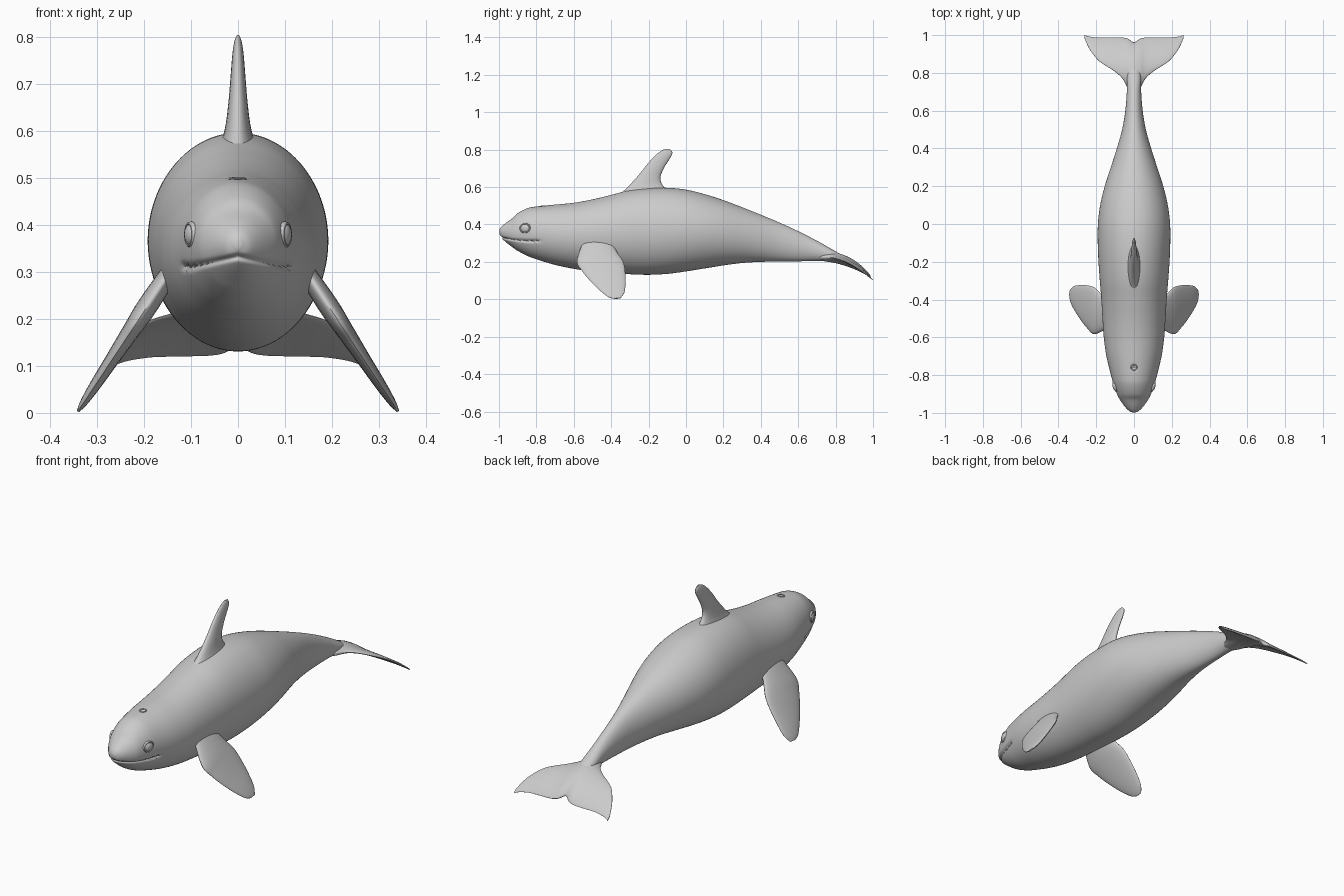
import bpy, math
from mathutils import Vector

if "Cube" in bpy.data.objects:
    bpy.data.objects.remove(bpy.data.objects["Cube"])


def smooth_rows(rows, n):
    """Catmull-Rom interpolation of tuples, n steps per span."""
    pts = [rows[0]] + rows + [rows[-1]]
    out = []
    for i in range(1, len(pts) - 2):
        p0, p1, p2, p3 = pts[i - 1:i + 3]
        for k in range(n):
            t = k / n
            out.append([0.5 * (2 * b + (c - a) * t + (2 * a - 5 * b + 4 * c - d) * t * t
                               + (3 * b - a - 3 * c + d) * t ** 3)
                        for a, b, c, d in zip(p0, p1, p2, p3)])
    out.append(list(rows[-1]))
    return out


def loft(name, rings, warp=None):
    """Skin a list of closed rings and cap both ends."""
    m = len(rings[0])
    verts = [warp(p) if warp else p for r in rings for p in r]
    faces = [(i * m + j, i * m + (j + 1) % m, (i + 1) * m + (j + 1) % m, (i + 1) * m + j)
             for i in range(len(rings) - 1) for j in range(m)]
    faces += [tuple(reversed(range(m))), tuple(range((len(rings) - 1) * m, len(rings) * m))]
    mesh = bpy.data.meshes.new(name)
    mesh.from_pydata(verts, [], faces)
    ob = bpy.data.objects.new(name, mesh)
    bpy.context.collection.objects.link(ob)
    finish(ob)
    return ob


def finish(ob):
    bpy.ops.object.select_all(action='DESELECT')
    bpy.context.view_layer.objects.active = ob
    ob.select_set(True)
    bpy.ops.object.mode_set(mode='EDIT')
    bpy.ops.mesh.select_all(action='SELECT')
    bpy.ops.mesh.normals_make_consistent(inside=False)
    bpy.ops.object.mode_set(mode='OBJECT')
    bpy.ops.object.shade_smooth_by_angle(angle=math.radians(50))


def fin(name, sections, normal, warp=None, m=28):
    """Loft lens sections: leading point, trailing point, half thickness."""
    rings = []
    for s in smooth_rows([(*a, *b, t) for a, b, t in sections], 8):
        lead, trail, t = Vector(s[:3]), Vector(s[3:6]), s[6]
        mid, half = (lead + trail) / 2, (lead - trail) / 2
        rings.append([mid + half * math.cos(a) + Vector(normal) * t * math.sin(a)
                      for a in (2 * math.pi * j / m for j in range(m))])
    return loft(name, rings, warp)


# Body: y, top z, bottom z, half width
stations = [
    (-.998, .370, .350, .008), (-.988, .387, .330, .028), (-.965, .407, .307, .050),
    (-.93, .432, .280, .075), (-.90, .460, .259, .090), (-.85, .486, .233, .108),
    (-.80, .496, .214, .122), (-.70, .506, .184, .146), (-.60, .516, .163, .160),
    (-.50, .534, .149, .167), (-.40, .558, .140, .173), (-.30, .583, .134, .181),
    (-.20, .595, .131, .188), (-.10, .596, .136, .192), (0, .586, .149, .191),
    (.10, .562, .165, .179), (.20, .530, .181, .155), (.30, .492, .194, .123),
    (.40, .452, .200, .091), (.50, .410, .202, .063), (.60, .364, .203, .046),
    (.70, .313, .205, .038), (.78, .268, .202, .037), (.85, .226, .190, .028),
    (.92, .183, .160, .012)]


def carve(p):
    """Mouth groove and blowhole dent."""
    x, y, z = p
    if y < -.77:
        line = .333 - .021 * min(1, abs(x) / .1)
        g = math.exp(-((z - line) / .006) ** 2) * min(1, (-.77 - y) / .03)
        x *= 1 - .10 * g
        y += .010 * g * max(0, (-.9 - y) / .1)
    if z > .45:
        z -= .014 * math.exp(-(x / .012) ** 2 - ((y + .76) / .010) ** 2)
    return (x, y, z)


M = 128
body_rings = []
for y, top, bot, w in smooth_rows(stations, 9):
    c, h = (top + bot) / 2, (top - bot) / 2
    body_rings.append([(w * math.cos(a), y, c + h * math.sin(a))
                       for a in (2 * math.pi * j / M for j in range(M))])
loft("body", body_rings, carve)

# Dorsal fin
dorsal = [((-.37, .55), (-.07, .55), .046), ((-.315, .597), (-.122, .606), .029),
          ((-.255, .662), (-.137, .65), .021), ((-.205, .725), (-.116, .705), .016),
          ((-.16, .773), (-.085, .755), .012), ((-.127, .797), (-.073, .783), .008),
          ((-.105, .805), (-.085, .803), .003)]
fin("dorsal_fin", [((0, *a), (0, *b), t) for a, b, t in dorsal], (1, 0, 0))

# Flippers, lying in a plane that splays outward, and eyes
flipper = [((-.55, .31), (-.41, .33), .018), ((-.583, .205), (-.37, .255), .022),
           ((-.555, .15), (-.335, .20), .019), ((-.505, .09), (-.324, .135), .015),
           ((-.455, .042), (-.324, .075), .012), ((-.415, .012), (-.33, .035), .008),
           ((-.385, .003), (-.35, .006), .003)]
for side, label in ((-1, "left"), (1, "right")):
    def place(p):
        return (side * (.165 + (.27 - p[1]) * .66), p[0], p[1])
    fin(label + "_flipper", [(place(a), place(b), t) for a, b, t in flipper],
        Vector((side, 0, .66)).normalized())

    turn = -side * math.radians(18)
    bpy.ops.mesh.primitive_uv_sphere_add(segments=32, ring_count=16, radius=1,
                                         location=(side * .1, -.86, .38), rotation=(0, 0, turn))
    eye = bpy.context.object
    eye.name, eye.scale = label + "_eye", (.013, .026, .023)
    bpy.ops.object.shade_smooth_by_angle()
    bpy.ops.mesh.primitive_torus_add(major_segments=40, minor_segments=10, major_radius=.026,
                                     minor_radius=.005, location=(side * .1, -.86, .38),
                                     rotation=(0, math.pi / 2, turn))
    lid = bpy.context.object
    lid.name, lid.scale = label + "_eyelid", (.9, 1, 1.4)
    bpy.ops.object.shade_smooth_by_angle()

# Tail flukes: x, leading y, trailing y, half thickness
half = [(.03, .715, .980, .024), (.06, .768, .987, .016), (.10, .806, .988, .012),
        (.15, .838, .987, .010), (.19, .867, .987, .008), (.235, .925, .992, .006),
        (.262, .982, 1.0, .003)]
span = [(-x, a, b, t) for x, a, b, t in reversed(half)] + [(0, .69, .962, .028)] + half


def droop(p):
    return (p[0], p[1], p[2] + .225 - 1.8 * max(0, p[1] - .75) ** 2 - .15 * p[0] ** 2)


fin("tail_flukes", [((x, a, 0), (x, b, 0), t) for x, a, b, t in span], (0, 0, 1), droop, 40)

# Blowhole rim
bpy.ops.mesh.primitive_torus_add(major_segments=32, minor_segments=8, major_radius=.015,
                                 minor_radius=.003, location=(0, -.76, .4985),
                                 rotation=(math.radians(5), 0, 0))
bpy.context.object.name = "blowhole_rim"
bpy.ops.object.shade_smooth_by_angle()
